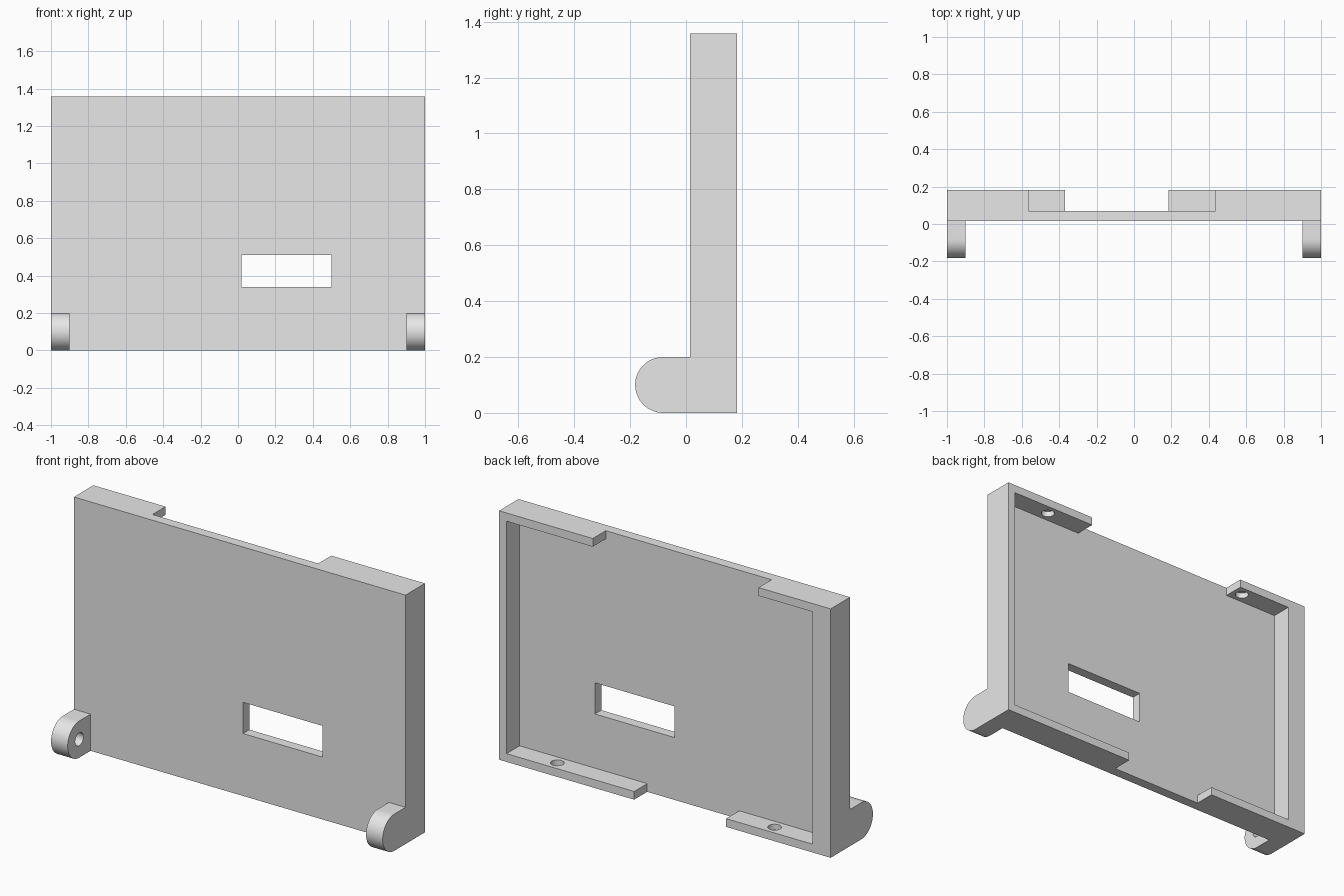
import bpy, bmesh, math
from mathutils import Matrix, Vector

cube = bpy.data.objects.get("Cube")
if cube:
    bpy.data.objects.remove(cube, do_unlink=True)

grey = bpy.data.materials.new("plain grey")
grey.use_nodes = True
colour = (0.8, 0.8, 0.8, 1)
grey.diffuse_color = colour
grey.node_tree.nodes["Principled BSDF"].inputs["Base Color"].default_value = colour

HEIGHT = 1.357
FRONT, FLOOR, BACK = 0.015, 0.07, 0.182   # plate front, pocket floor, rim back
RIM, THICK_RIM = 0.045, 0.11
PAST = 0.1                               # overshoot for cutters
LUG_R, LUG_W = 0.1, 0.1


def make(name, bm):
    bmesh.ops.recalc_face_normals(bm, faces=bm.faces)
    mesh = bpy.data.meshes.new(name)
    bm.to_mesh(mesh)
    bm.free()
    mesh.materials.append(grey)
    obj = bpy.data.objects.new(name, mesh)
    bpy.context.collection.objects.link(obj)
    return obj


def box(name, x, y, z):
    bm = bmesh.new()
    bmesh.ops.create_cube(bm, size=1)
    for v in bm.verts:
        v.co = Vector([lo + (c + 0.5) * (hi - lo) for c, (lo, hi) in zip(v.co, (x, y, z))])
    return make(name, bm)


def rod(name, centre, radius, length, axis):
    bm = bmesh.new()
    turn = Matrix.Rotation(math.pi / 2, 4, "Y") if axis == "X" else Matrix()
    bmesh.ops.create_cone(bm, cap_ends=True, segments=32, radius1=radius, radius2=radius,
                          depth=length, matrix=Matrix.Translation(centre) @ turn)
    return make(name, bm)


def combine(target, other, operation):
    other.hide_render = True
    mod = target.modifiers.new("join", "BOOLEAN")
    mod.operation = operation
    mod.solver = "EXACT"
    mod.object = other
    bpy.context.view_layer.objects.active = target
    bpy.ops.object.modifier_apply(modifier=mod.name)
    bpy.data.objects.remove(other, do_unlink=True)


def lug(x0, x1):
    # Rounded front, running back into the plate
    bm = bmesh.new()
    cy = -BACK + LUG_R
    root = (FRONT + FLOOR) / 2
    pts = [(root, 0)]
    for i in range(33):
        a = -math.pi / 2 - math.pi * i / 32
        pts.append((cy + LUG_R * math.cos(a), LUG_R + LUG_R * math.sin(a)))
    pts.append((root, 2 * LUG_R))
    face = bm.faces.new([bm.verts.new((x0, y, z)) for y, z in pts])
    grown = bmesh.ops.extrude_face_region(bm, geom=[face])["geom"]
    bmesh.ops.translate(bm, vec=(x1 - x0, 0, 0),
                        verts=[g for g in grown if isinstance(g, bmesh.types.BMVert)])
    return make("lug", bm)


# Tray block, hollowed from the back
tray = box("wall_tray", (-1, 1), (FRONT, BACK), (0, HEIGHT))
inner = (-1 + THICK_RIM, 1 - RIM)
cutters = [
    box("pocket", inner, (FLOOR, BACK + PAST), (RIM, HEIGHT - RIM)),
    box("top_gap", (-0.565, 0.435), (FLOOR, BACK + PAST), (HEIGHT - 2 * RIM, HEIGHT + PAST)),
    box("bottom_gap", (-0.37, 0.185), (FLOOR, BACK + PAST), (-PAST, 2 * RIM)),
    box("window", (0.02, 0.5), (FRONT - PAST, BACK), (0.34, 0.51)),
]
# Blind screw holes inside the top and bottom rims
middle = sum(inner) / 2
for side in (-1, 1):
    for z in (RIM, HEIGHT - RIM):
        cutters.append(rod("rim_hole", (middle + side * 0.655, 0.126, z), 0.034, 0.06, "Z"))
for cutter in cutters:
    combine(tray, cutter, "DIFFERENCE")

# Hinge lugs with blind pin holes on their inner faces
for side in (-1, 1):
    combine(tray, lug(side, side * (1 - LUG_W)), "UNION")
    pin = rod("pin_hole", (side * (1 - LUG_W), -BACK + LUG_R, LUG_R), 0.035, 0.14, "X")
    combine(tray, pin, "DIFFERENCE")

# Merge leftover flat seams, then shade the round parts
bm = bmesh.new()
bm.from_mesh(tray.data)
bmesh.ops.remove_doubles(bm, verts=bm.verts, dist=0.0001)
bmesh.ops.dissolve_limit(bm, angle_limit=math.radians(0.5), verts=bm.verts, edges=bm.edges)
bm.to_mesh(tray.data)
bm.free()
bpy.ops.object.select_all(action="DESELECT")
tray.select_set(True)
bpy.context.view_layer.objects.active = tray
bpy.ops.object.shade_smooth_by_angle(angle=math.radians(30))
